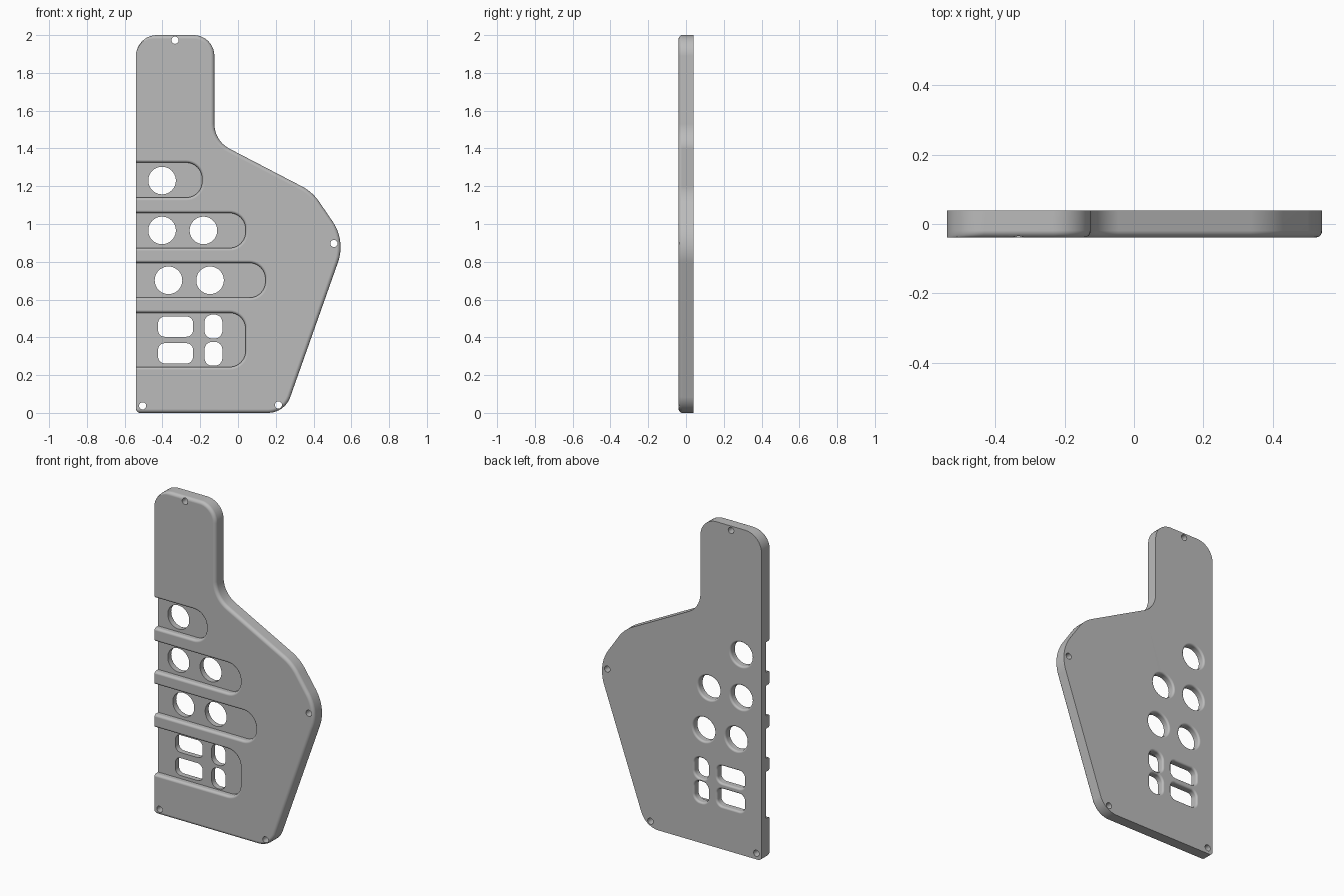
import bpy, bmesh, math
from mathutils import Vector

if "Cube" in bpy.data.objects:
    bpy.data.objects.remove(bpy.data.objects["Cube"], do_unlink=True)

FRONT, BACK = -0.039, 0.039
LEFT = -0.54
FLOOR = -0.003          # depth of the recessed slots
RIM = 0.02              # rounded front edge
SLOT_RIM = 0.015
HOLE_RIM = 0.012

gray = bpy.data.materials.new("plain gray")
gray.use_nodes = True
COLOR = (0.5, 0.5, 0.5, 1)
gray.diffuse_color = COLOR
gray.node_tree.nodes["Principled BSDF"].inputs["Base Color"].default_value = COLOR


def outline(corners, inset=0.0, fixed_left=False, steps=10):
    """Counter-clockwise polygon with rounded corners, moved inward by inset."""
    n = len(corners)
    pts = [Vector(c[:2]) for c in corners]
    dirs = [(pts[(i + 1) % n] - pts[i]).normalized() for i in range(n)]
    shift = [0 if fixed_left and d.y < -0.99 else inset for d in dirs]
    loop = []
    for i in range(n):
        a, b = dirs[i - 1], dirs[i]
        na, nb = Vector((-a.y, a.x)), Vector((-b.y, b.x))
        det = a.x * b.y - a.y * b.x
        turn = math.atan2(det, a.dot(b))
        side = 1 if turn > 0 else -1
        r = max(corners[i][2] - side * inset, 0.002)
        # shifted corner, then the centre of its arc
        corner = pts[i] + (b * shift[i - 1] - a * shift[i]) / det
        centre = corner + (na + nb) * (side * r / (1 + na.dot(nb)))
        start = math.atan2(-side * na.y, -side * na.x)
        for j in range(steps + 1):
            ang = start + turn * j / steps
            loop.append(centre + Vector((math.cos(ang), math.sin(ang))) * r)
    return loop


def loft(name, layers):
    """Closed solid through (y, outline) layers."""
    bm = bmesh.new()
    rings = [[bm.verts.new((p.x, y, p.y)) for p in loop] for y, loop in layers]
    for lo, hi in zip(rings, rings[1:]):
        for i in range(len(lo)):
            bm.faces.new((lo[i - 1], lo[i], hi[i], hi[i - 1]))
    bm.faces.new(rings[0])
    bm.faces.new(rings[-1])
    bmesh.ops.remove_doubles(bm, verts=bm.verts, dist=1e-5)
    bmesh.ops.recalc_face_normals(bm, faces=bm.faces)
    if bm.calc_volume(signed=True) < 0:
        bmesh.ops.reverse_faces(bm, faces=bm.faces)
    mesh = bpy.data.meshes.new(name)
    bm.to_mesh(mesh)
    bm.free()
    mesh.materials.append(gray)
    obj = bpy.data.objects.new(name, mesh)
    bpy.context.collection.objects.link(obj)
    return obj


def quarter(radius, steps=5):
    """(sideways, depth) pairs of a quarter-round edge, wall to face."""
    angles = [math.pi / 2 * i / steps for i in range(steps + 1)]
    return [(radius * (1 - math.cos(a)), radius * (1 - math.sin(a))) for a in angles]


def box(x0, x1, z0, z1, r):
    return [(x0, z0, r), (x1, z0, r), (x1, z1, r), (x0, z1, r)]


def disc(x, z, r):
    return box(x - r, x + r, z - r, z + r, r)


# Main plate with a rounded front edge
SHAPE = [(LEFT, 0, 0.022), (0.247, 0, 0.125), (0.57, 0.912, 0.24), (0.394, 1.17, 0.25),
         (-0.125, 1.44, 0.148), (-0.125, 2, 0.11), (LEFT, 2, 0.11)]
layers = [(BACK, outline(SHAPE))]
layers += [(FRONT + d, outline(SHAPE, s, True)) for s, d in quarter(RIM)]
plate = loft("plate", layers)

cutters = []

# Slots open at the left edge, with softened rims
for right, low, high in [(-0.19, 1.14, 1.325), (0.04, 0.873, 1.058),
                         (0.145, 0.61, 0.794), (0.04, 0.243, 0.53)]:
    shape = [(LEFT - 0.2, low, 0.02), (right, low, 0.085), (right, high, 0.085), (LEFT - 0.2, high, 0.02)]
    layers = [(FLOOR, outline(shape))]
    layers += [(FRONT + d, outline(shape, -s)) for s, d in quarter(SLOT_RIM)]
    layers.append((FRONT - 0.05, outline(shape, -SLOT_RIM)))
    cutters.append(loft("slot_cutter", layers))

# Round and rectangular openings, softened at the back
openings = [disc(x, z, 0.073) for x, z in
            [(-0.402, 1.23), (-0.402, 0.966), (-0.183, 0.966), (-0.368, 0.702), (-0.148, 0.702)]]
openings += [box(-0.423, -0.238, z, z + 0.107, 0.035) for z in (0.262, 0.403)]
openings += [box(-0.177, -0.083, z, z + 0.126, 0.04) for z in (0.25, 0.394)]
for shape in openings:
    layers = [(FRONT - 0.05, outline(shape))]
    layers += [(BACK - d, outline(shape, -s)) for s, d in quarter(HOLE_RIM)]
    layers.append((BACK + 0.05, outline(shape, -HOLE_RIM)))
    cutters.append(loft("opening_cutter", layers))

# Screw holes
for x, z in [(-0.333, 1.973), (0.508, 0.897), (-0.505, 0.037), (0.214, 0.042)]:
    ring = outline(disc(x, z, 0.019), steps=6)
    cutters.append(loft("screw_cutter", [(FRONT - 0.05, ring), (BACK + 0.05, ring)]))

# Cut everything out of the plate
bpy.ops.object.select_all(action="DESELECT")
bpy.context.view_layer.objects.active = plate
plate.select_set(True)
for cutter in cutters:
    mod = plate.modifiers.new("cut", "BOOLEAN")
    mod.operation = "DIFFERENCE"
    mod.solver = "EXACT"
    mod.object = cutter
    bpy.ops.object.modifier_apply(modifier=mod.name)
    bpy.data.objects.remove(cutter, do_unlink=True)

bpy.ops.object.shade_smooth_by_angle(angle=math.radians(30))
weighted = plate.modifiers.new("face normals", "WEIGHTED_NORMAL")
weighted.keep_sharp = True
